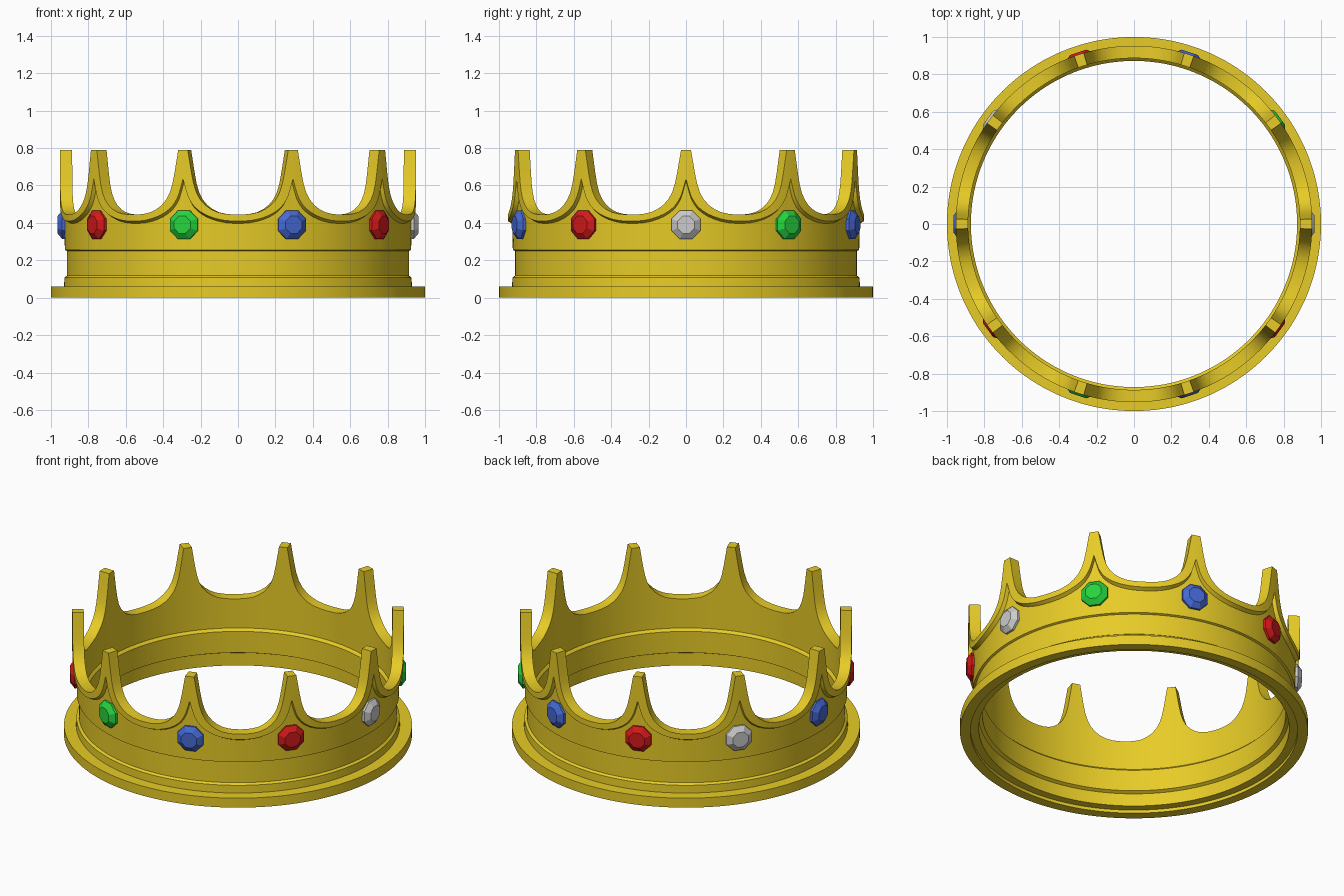
import bpy, bmesh
from math import sin, cos, pi, radians
from mathutils import Matrix

if "Cube" in bpy.data.objects:
    bpy.data.objects.remove(bpy.data.objects["Cube"])


def material(name, rgb):
    m = bpy.data.materials.new(name)
    m.diffuse_color = (*rgb, 1)
    m.use_nodes = True
    m.node_tree.nodes["Principled BSDF"].inputs["Base Color"].default_value = m.diffuse_color
    return m


def make_object(name, bm, mat):
    bmesh.ops.recalc_face_normals(bm, faces=bm.faces)
    me = bpy.data.meshes.new(name)
    bm.to_mesh(me)
    bm.free()
    ob = bpy.data.objects.new(name, me)
    bpy.context.collection.objects.link(ob)
    if mat:
        me.materials.append(mat)
    return ob


gold = material("gold", (0.80, 0.60, 0.02))
red = material("red", (0.65, 0.01, 0.01))
green = material("green", (0.02, 0.65, 0.05))
blue = material("blue", (0.06, 0.14, 0.65))

SPIKES = 10
R = 0.93
HALF = pi / SPIKES * R

# Scallop outline: distance from spike centre, lower trim edge, top edge
outline = [(0.0, 0.635, 0.79), (0.012, 0.59, 0.79), (0.026, 0.545, 0.79),
           (0.036, 0.525, 0.73), (0.046, 0.508, 0.67), (0.058, 0.492, 0.61),
           (0.073, 0.477, 0.562), (0.093, 0.461, 0.525), (0.12, 0.445, 0.495),
           (0.15, 0.432, 0.473), (0.185, 0.421, 0.457), (0.225, 0.413, 0.448),
           (0.26, 0.410, 0.445)]
period = ([(-d, t, z) for d, t, z in reversed(outline[1:])] + outline
          + [(HALF, 0.409, 0.444)])


def section(trim, top):
    """Cross-section of the crown wall as (radius, z), closed loop."""
    return [(0.94, 0), (1.0, 0), (1.0, 0.06), (0.93, 0.06), (0.928, 0.108),
            (0.914, 0.118), (0.914, 0.25), (0.926, 0.255), (0.93, trim - 0.012),
            (0.953, trim), (0.953, top), (0.887, top), (0.887, 0.26),
            (0.872, 0.245), (0.872, 0.11), (0.892, 0.10), (0.892, 0.02), (0.94, 0.02)]


# Crown wall: foot ring, bands, scalloped trim and spikes in one sweep
bm = bmesh.new()
loops = []
for i in range(SPIKES):
    for d, trim, top in period:
        a = i * 2 * pi / SPIKES + d / R
        loops.append([bm.verts.new((r * cos(a), r * sin(a), z))
                      for r, z in section(trim, top)])
for k, A in enumerate(loops):
    B = loops[(k + 1) % len(loops)]
    for j in range(len(A)):
        n = (j + 1) % len(A)
        bm.faces.new((A[j], B[j], B[n], A[n]))
crown = make_object("crown_band", bm, gold)
bpy.context.view_layer.objects.active = crown
crown.select_set(True)
bpy.ops.object.shade_smooth_by_angle(angle=radians(30))


# Octagonal cut gem, facing outward below each spike
def gem(index, mat):
    bm = bmesh.new()
    rings = []
    for rad, x in ((0.083, 0.915), (0.083, 0.94), (0.05, 0.965)):
        rings.append([bm.verts.new((x, rad * cos((k + 0.5) * pi / 4),
                                    0.39 + rad * sin((k + 0.5) * pi / 4)))
                      for k in range(8)])
    for lo, hi in zip(rings, rings[1:]):
        for k in range(8):
            n = (k + 1) % 8
            bm.faces.new((lo[k], lo[n], hi[n], hi[k]))
    bm.faces.new(rings[0][::-1])
    bm.faces.new(rings[-1])
    bm.transform(Matrix.Rotation(index * 2 * pi / SPIKES, 4, 'Z'))
    make_object(f"gem_{index}", bm, mat)


for i, mat in enumerate([None, green, blue, red, None, blue, red, green, blue, red]):
    gem(i, mat)
